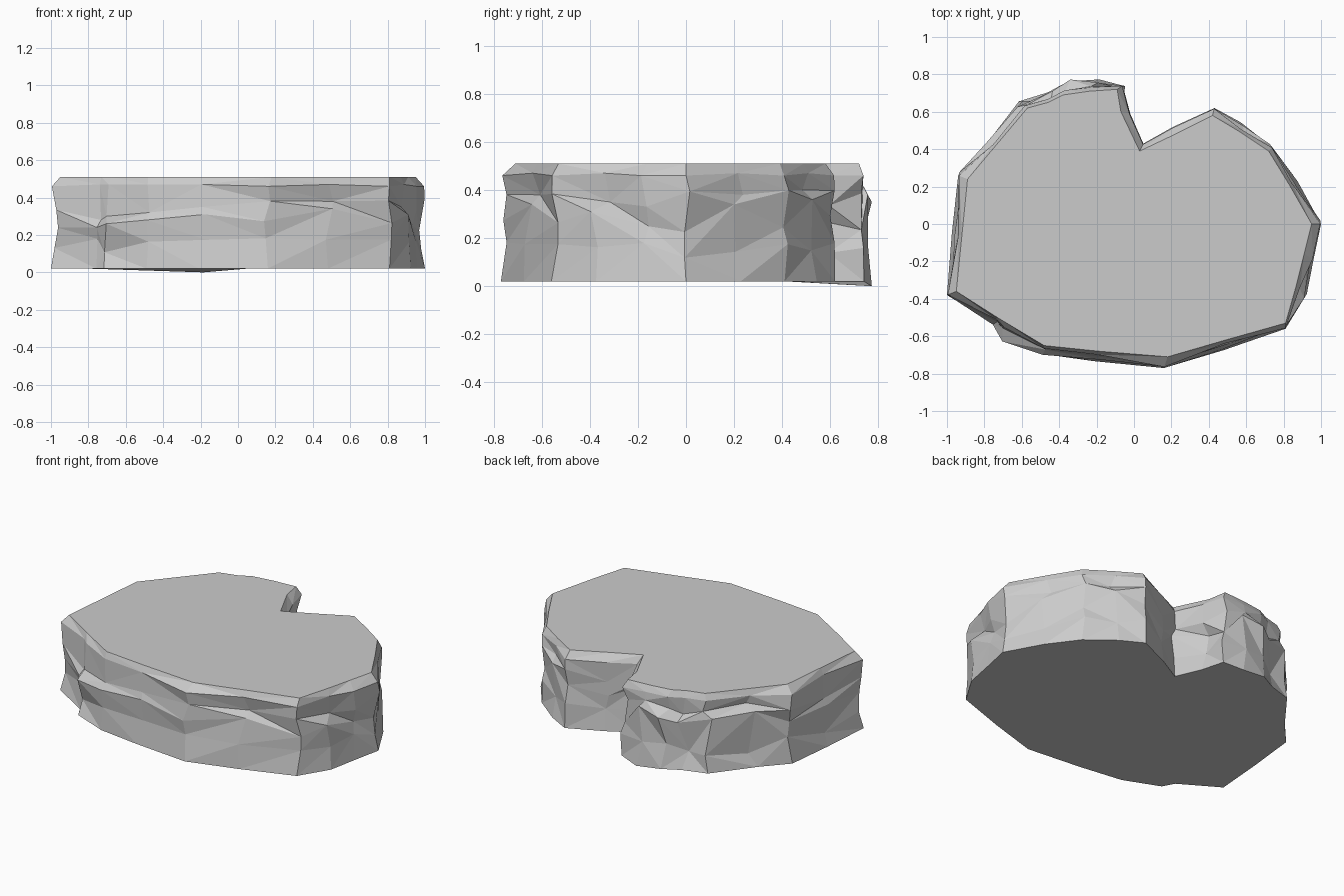
import bpy, bmesh, random
random.seed(4)

# Plan outline: outer x, outer y, top-face x, top-face y, ledge height (0 = plain wall)
OUTLINE = [
    (1.00, 0.00, 0.95, 0.00, 0), (0.88, 0.23, 0.83, 0.21, 0.36),
    (0.74, 0.41, 0.72, 0.39, 0), (0.57, 0.55, 0.57, 0.49, 0.38),
    (0.43, 0.62, 0.42, 0.58, 0), (0.21, 0.52, 0.22, 0.48, 0),
    (0.05, 0.43, 0.03, 0.39, 0), (-0.02, 0.59, -0.07, 0.60, 0),
    (-0.06, 0.74, -0.09, 0.72, 0), (-0.18, 0.78, -0.24, 0.71, 0.40),
    (-0.35, 0.77, -0.38, 0.69, 0.37), (-0.46, 0.71, -0.46, 0.65, 0.34),
    (-0.62, 0.66, -0.57, 0.62, 0.38), (-0.81, 0.41, -0.73, 0.43, 0.40),
    (-0.94, 0.26, -0.89, 0.24, 0), (-0.98, -0.05, -0.92, -0.06, 0.30),
    (-1.00, -0.38, -0.95, -0.36, 0), (-0.76, -0.53, -0.73, -0.50, 0.26),
    (-0.72, -0.61, -0.68, -0.53, 0.28), (-0.49, -0.70, -0.48, -0.65, 0.30),
    (-0.21, -0.74, -0.19, -0.68, 0.33), (0.16, -0.77, 0.18, -0.71, 0),
    (0.48, -0.68, 0.49, -0.62, 0.36), (0.81, -0.56, 0.81, -0.53, 0),
    (0.93, -0.38, 0.87, -0.32, 0.33), (0.96, -0.19, 0.91, -0.16, 0),
]

# Rings of points: base, lower wall, under and over the ledge, shoulder, top edge
columns = []
for xo, yo, xi, yi, ledge in OUTLINE:
    if ledge:
        levels = [(0.02, .9), (0.14, .75), (ledge - .02, 1), (ledge + .02, .4),
                  (0.47, .3), (0.51, 0)]
    else:
        levels = [(0.02, 1), (0.15, .9), (0.26, .7), (0.37, .95),
                  (0.46, .9), (0.51, 0)]
    col = []
    for i, (z, out) in enumerate(levels):
        if 0 < i < 4:
            out += random.uniform(-.4, .05)
            if not ledge or i == 1:
                z += random.uniform(-.04, .04)
        slide = random.uniform(-.03, .03) if 0 < i < 4 else 0
        # slide along the wall direction (perpendicular to the radial offset)
        x, y = xi + (xo - xi) * out, yi + (yo - yi) * out
        r = (x * x + y * y) ** .5
        col.append((x - y / r * slide, y + x / r * slide, z))
    columns.append(col)

bm = bmesh.new()
grid = [[bm.verts.new(p) for p in col] for col in columns]
grid[9][0].co.z = 0.0     # lowest tip of the base

# Faceted walls, with the split direction varied
n = len(grid)
for k in range(n):
    a, b = grid[k], grid[(k + 1) % n]
    for i in range(5):
        if random.random() < .5:
            tris = [(a[i], b[i], b[i + 1]), (a[i], b[i + 1], a[i + 1])]
        else:
            tris = [(a[i], b[i], a[i + 1]), (b[i], b[i + 1], a[i + 1])]
        for t in tris:
            bm.faces.new(t)

# Flat top and base
bm.faces.new([c[5] for c in grid])
bm.faces.new([c[0] for c in reversed(grid)])
bmesh.ops.recalc_face_normals(bm, faces=bm.faces[:])

mesh = bpy.data.meshes.new("rock_slab")
bm.to_mesh(mesh)
bm.free()
slab = bpy.data.objects.new("rock_slab", mesh)
bpy.context.collection.objects.link(slab)
